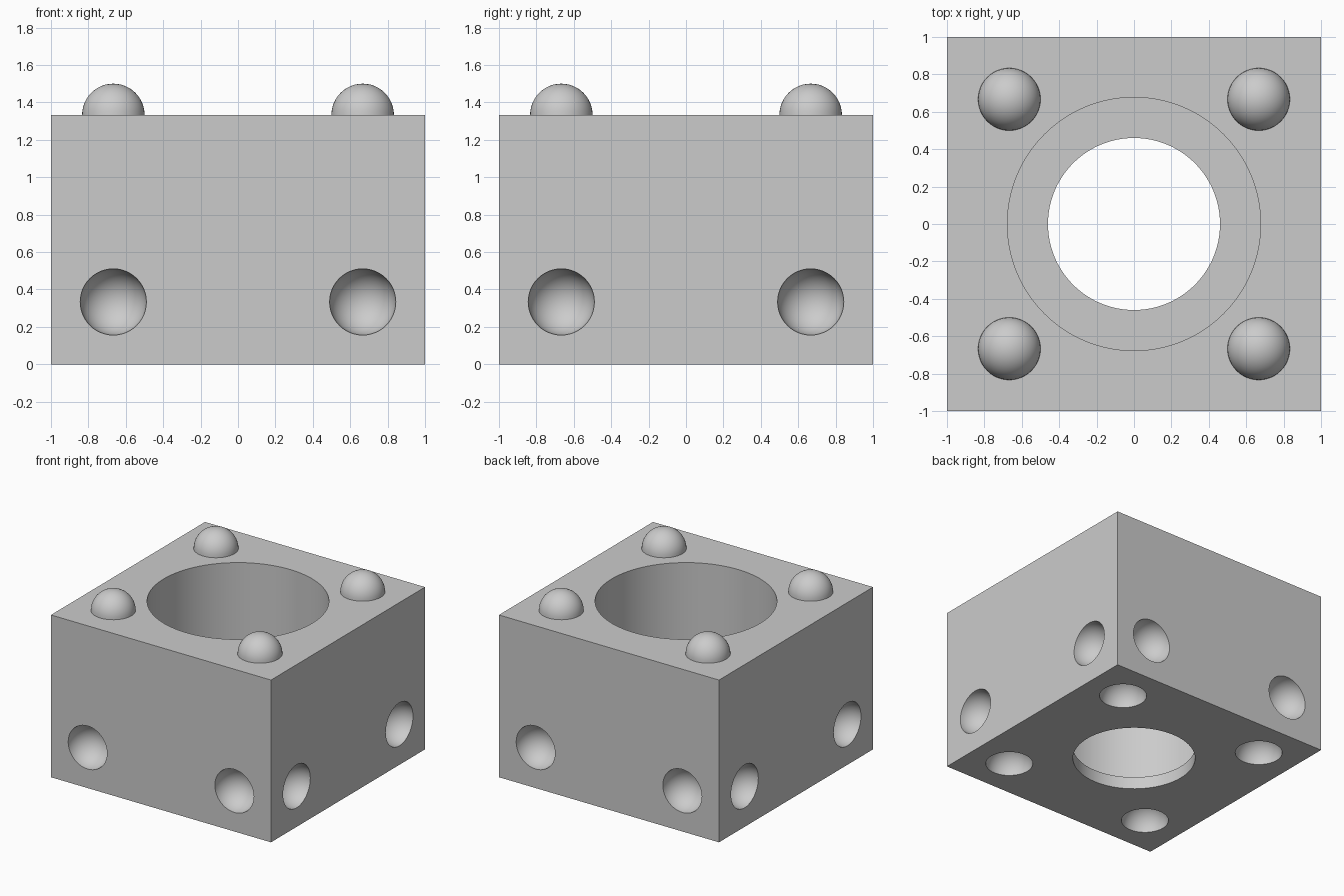
import bpy
import bmesh
import math
from mathutils import Matrix

WIDTH, HEIGHT = 2.0, 4 / 3
INSET = 2 / 3            # offset of pegs and sockets from the centre
PEG_R, SOCKET_R = 0.167, 0.177
BORE_R, HOLE_R, LEDGE = 0.677, 0.46, 0.1
SIGNS = (-1, 1)

default = bpy.data.objects.get("Cube")
if default:
    bpy.data.objects.remove(default, do_unlink=True)

grey = bpy.data.materials.new("plain_grey")
grey.use_nodes = True
grey.diffuse_color = (0.6, 0.6, 0.6, 1)
grey.node_tree.nodes["Principled BSDF"].inputs["Base Color"].default_value = (0.6, 0.6, 0.6, 1)


def make_object(name, bm):
    bmesh.ops.recalc_face_normals(bm, faces=bm.faces)
    mesh = bpy.data.meshes.new(name)
    bm.to_mesh(mesh)
    bm.free()
    mesh.materials.append(grey)
    obj = bpy.data.objects.new(name, mesh)
    bpy.context.collection.objects.link(obj)
    return obj


def add_ball(bm, radius, x, y, z):
    bmesh.ops.create_uvsphere(bm, u_segments=48, v_segments=24, radius=radius,
                              matrix=Matrix.Translation((x, y, z)))


def cylinder(name, radius, bottom, top):
    bm = bmesh.new()
    bmesh.ops.create_cone(bm, cap_ends=True, segments=96, radius1=radius, radius2=radius,
                          depth=top - bottom,
                          matrix=Matrix.Translation((0, 0, (bottom + top) / 2)))
    return make_object(name, bm)


def activate(obj):
    bpy.ops.object.select_all(action='DESELECT')
    obj.select_set(True)
    bpy.context.view_layer.objects.active = obj


def cut(obj, cutter):
    mod = obj.modifiers.new("cut", 'BOOLEAN')
    mod.operation = 'DIFFERENCE'
    mod.solver = 'EXACT'
    mod.object = cutter
    activate(obj)
    bpy.ops.object.modifier_apply(modifier=mod.name)
    bpy.data.objects.remove(cutter, do_unlink=True)


def smooth(obj):
    activate(obj)
    bpy.ops.object.shade_smooth_by_angle(angle=math.radians(30))


# Block body
bm = bmesh.new()
bmesh.ops.create_cube(bm, size=1, matrix=Matrix.Translation((0, 0, HEIGHT / 2))
                      @ Matrix.Diagonal((WIDTH, WIDTH, HEIGHT, 1)))
block = make_object("block_body", bm)

# Wide bore with a narrower hole through the floor
cut(block, cylinder("bore_cutter", BORE_R, LEDGE, HEIGHT + 0.2))
cut(block, cylinder("hole_cutter", HOLE_R, -0.2, LEDGE + 0.2))

# Round sockets in the four sides and the underside
bm = bmesh.new()
for a in SIGNS:
    for b in SIGNS:
        add_ball(bm, SOCKET_R, a * INSET, b * WIDTH / 2, INSET / 2)
        add_ball(bm, SOCKET_R, a * WIDTH / 2, b * INSET, INSET / 2)
        add_ball(bm, SOCKET_R, a * INSET, b * INSET, 0)
cut(block, make_object("socket_cutter", bm))
smooth(block)

# Domed pegs on the top corners
for x, side in ((-1, "right"), (1, "left")):
    for y, end in ((-1, "front"), (1, "back")):
        bm = bmesh.new()
        add_ball(bm, PEG_R, x * INSET, y * INSET, HEIGHT)
        lower = [v for v in bm.verts if v.co.z < HEIGHT - 0.001]
        bmesh.ops.delete(bm, geom=lower, context='VERTS')
        smooth(make_object(f"peg_{end}_{side}", bm))
